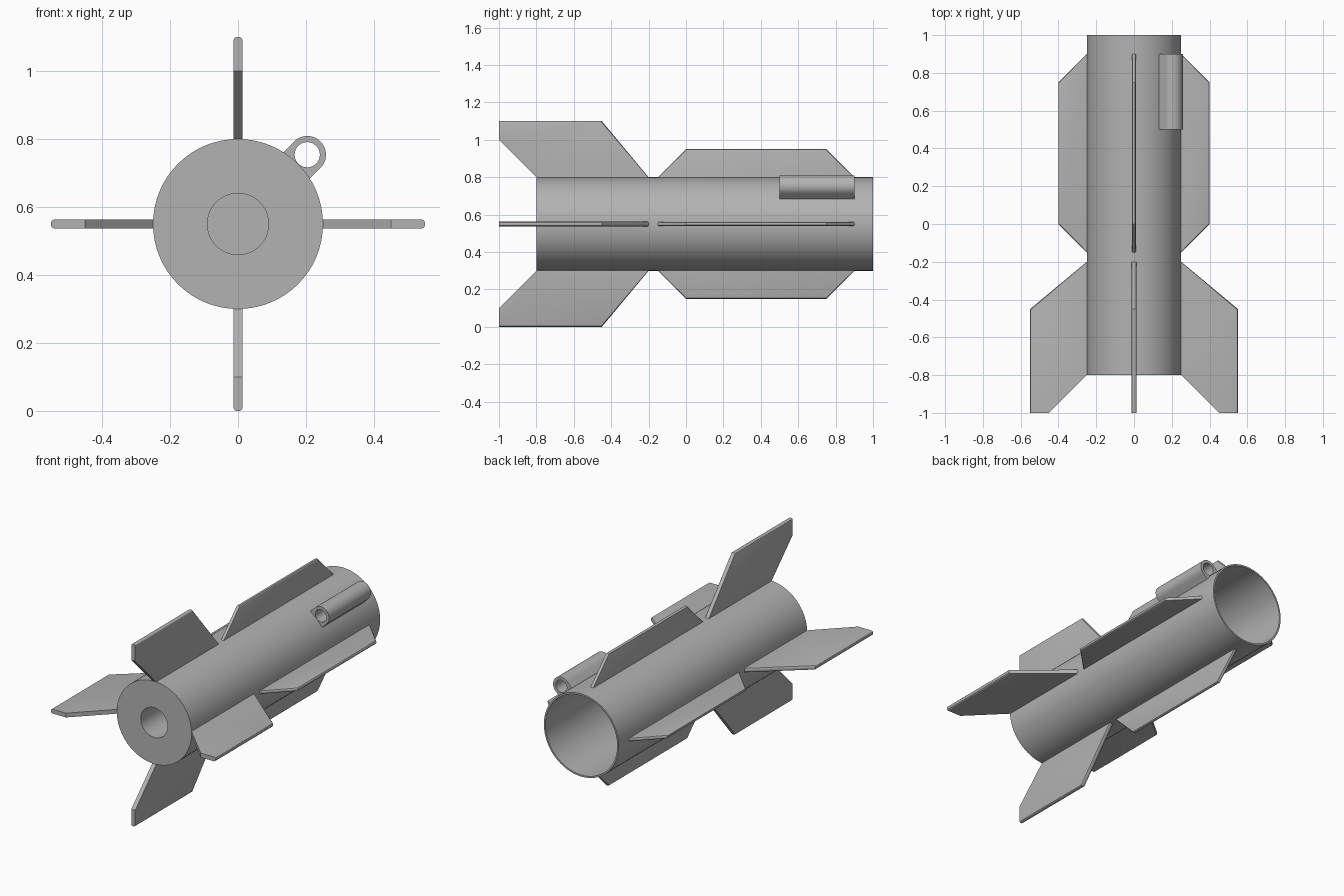
import bpy, bmesh, math
from mathutils import Matrix, Vector

if "Cube" in bpy.data.objects:
    bpy.data.objects.remove(bpy.data.objects["Cube"])

AXIS_Z = 0.55          # height of the body axis
BODY_R = 0.25

grey = bpy.data.materials.new("plain_grey")
grey.diffuse_color = (0.45, 0.45, 0.45, 1)
grey.use_nodes = True
grey.node_tree.nodes["Principled BSDF"].inputs["Base Color"].default_value = grey.diffuse_color


def finish(name, bm, smooth=True):
    """Turn a bmesh into a named object sitting on the body axis."""
    bmesh.ops.recalc_face_normals(bm, faces=bm.faces)
    mesh = bpy.data.meshes.new(name)
    bm.to_mesh(mesh)
    bm.free()
    mesh.materials.append(grey)
    obj = bpy.data.objects.new(name, mesh)
    obj.location.z = AXIS_Z
    bpy.context.collection.objects.link(obj)
    if smooth:
        bpy.ops.object.select_all(action='DESELECT')
        obj.select_set(True)
        bpy.context.view_layer.objects.active = obj
        bpy.ops.object.shade_smooth_by_angle(angle=math.radians(30))
    return obj


def lathe(name, profile, steps=64):
    """Spin (radius, y) points around the y axis."""
    bm = bmesh.new()
    verts = [bm.verts.new((r, y, 0)) for r, y in profile]
    edges = [bm.edges.new(pair) for pair in zip(verts, verts[1:])]
    bmesh.ops.spin(bm, geom=verts + edges, cent=(0, 0, 0), axis=(0, 1, 0),
                   angle=math.tau, steps=steps)
    bmesh.ops.remove_doubles(bm, verts=bm.verts, dist=1e-5)
    return finish(name, bm)


def fin(name, outline, thickness, rounded, angle):
    """Extrude a (radius, y) outline; round the listed outline edges."""
    bm = bmesh.new()
    h = thickness / 2
    low = [bm.verts.new((-h, y, r)) for r, y in outline]
    high = [bm.verts.new((h, y, r)) for r, y in outline]
    n = len(outline)
    bm.faces.new(low)
    bm.faces.new(high[::-1])
    for i in range(n):
        j = (i + 1) % n
        bm.faces.new((low[i], high[i], high[j], low[j]))
    edges = [bm.edges.get((ring[i], ring[i + 1]))
             for ring in (low, high) for i in rounded]
    bmesh.ops.bevel(bm, geom=edges, offset=h * 0.75, segments=3,
                    profile=0.5, affect='EDGES')
    bm.transform(Matrix.Rotation(angle, 4, 'Y'))
    return finish(name, bm)


# Hollow body tube with a thick front plate and a blind motor socket
lathe("body_tube", [(0, -0.25), (0.09, -0.25), (0.09, -0.8), (BODY_R, -0.8),
                    (BODY_R, 1.0), (0.24, 1.0), (0.24, -0.2), (0, -0.2)])

# Four swept tail fins and four long body fins
TAIL = [(0.245, -0.2), (0.25, -0.2), (0.55, -0.45), (0.55, -1.0),
        (0.45, -1.0), (0.25, -0.8), (0.245, -0.8)]
LONG = [(0.245, -0.15), (0.25, -0.15), (0.4, 0.0), (0.4, 0.75),
        (0.25, 0.9), (0.245, 0.9)]
for k, side in enumerate(("top", "right", "bottom", "left")):
    fin("tail_fin_" + side, TAIL, 0.026, (1, 2), k * math.pi / 2)
    fin("long_fin_" + side, LONG, 0.02, (1, 2, 3), k * math.pi / 2)

# Guide tube: round bore, round top, flat-sided foot on the body
bm = bmesh.new()
N = 48
rings = []
for y in (0.5, 0.9):
    outer, inner = [], []
    for i in range(N):
        s, c = math.sin(math.tau * i / N), math.cos(math.tau * i / N)
        if c >= -1e-6:
            px, pz = 0.055 * s, 0.055 * c
        else:
            m = max(abs(s), abs(c))
            px, pz = 0.055 * s / m, 0.045 * c / m
        outer.append(bm.verts.new((px, y, pz)))
        inner.append(bm.verts.new((0.037 * s, y, 0.037 * c)))
    rings.append((outer, inner))
(o0, i0), (o1, i1) = rings
for a in range(N):
    b = (a + 1) % N
    for p, q in ((o0, o1), (o1, i1), (i1, i0), (i0, o0)):
        bm.faces.new((p[a], p[b], q[b], q[a]))
bm.transform(Matrix.Rotation(math.pi / 4, 4, 'Y')
             @ Matrix.Translation(Vector((0, 0, 0.288))))
finish("guide_tube", bm)
